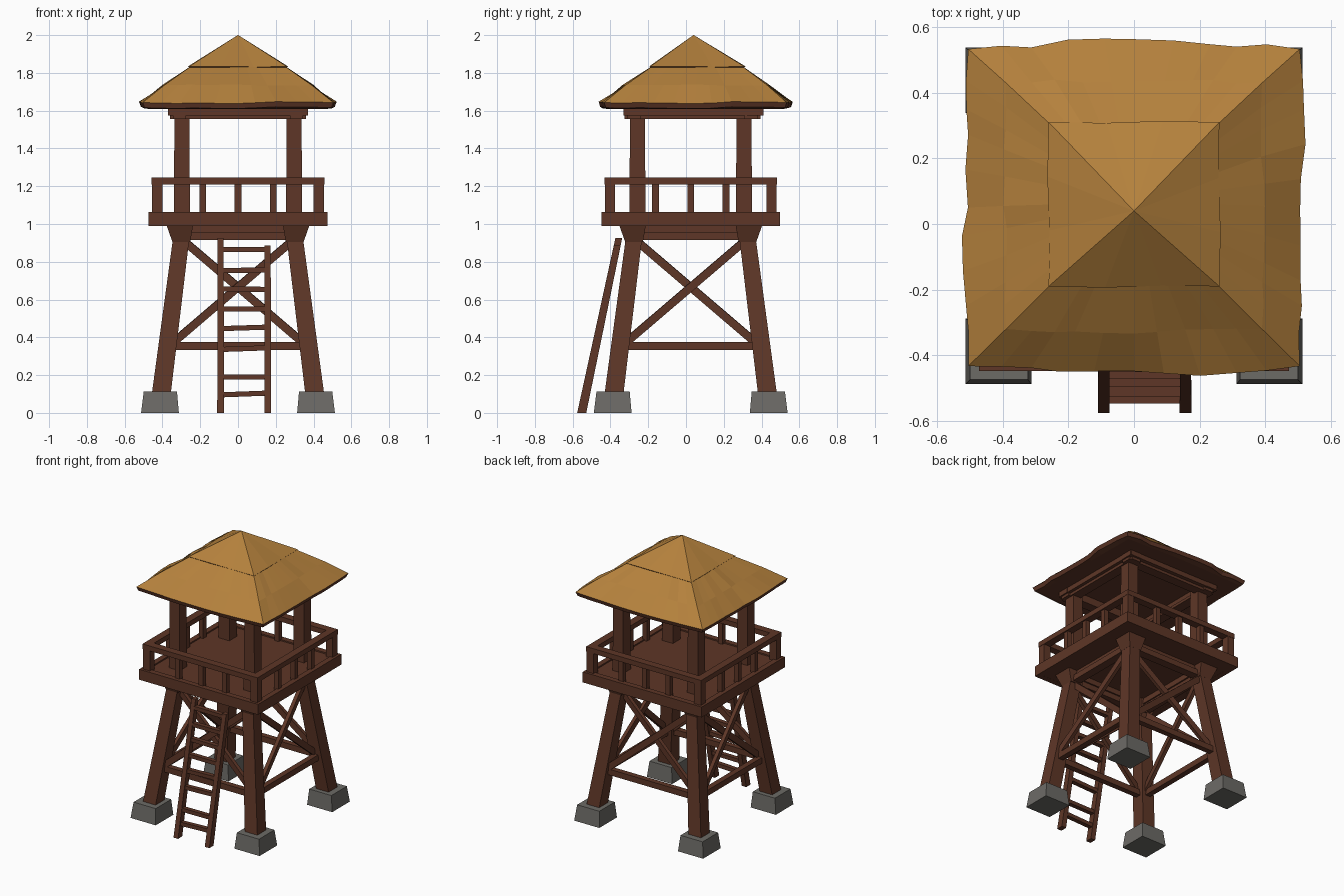
import bpy, bmesh, math, random
from mathutils import Vector, Matrix

random.seed(4)
if "Cube" in bpy.data.objects:
    bpy.data.objects.remove(bpy.data.objects["Cube"])

CY = 0.025  # tower axis in y


def material(name, rgb):
    m = bpy.data.materials.new(name)
    m.use_nodes = True
    m.diffuse_color = (*rgb, 1)
    m.node_tree.nodes["Principled BSDF"].inputs["Base Color"].default_value = (*rgb, 1)
    return m


wood = material("brown_wood", (0.112, 0.037, 0.02))
stone = material("grey_stone", (0.15, 0.145, 0.132))
thatch = material("golden_thatch", (0.46, 0.22, 0.046))


def finish(name, bm, *mats):
    bmesh.ops.recalc_face_normals(bm, faces=bm.faces)
    mesh = bpy.data.meshes.new(name)
    bm.to_mesh(mesh)
    bm.free()
    for m in mats:
        mesh.materials.append(m)
    ob = bpy.data.objects.new(name, mesh)
    bpy.context.scene.collection.objects.link(ob)
    return ob


def skin(bm, rings):
    """Bridge rings of points and cap both ends."""
    loops = [[bm.verts.new(p) for p in r] for r in rings]
    n = len(loops[0])
    for a, b in zip(loops, loops[1:]):
        for i in range(n):
            j = (i + 1) % n
            bm.faces.new((a[i], a[j], b[j], b[i]))
    bm.faces.new(loops[0][::-1])
    bm.faces.new(loops[-1])


def block(name, low, low_half, high, high_half, mat=wood):
    """Upright, possibly leaning and tapered, four-sided post."""
    bm = bmesh.new()
    rings = [[Vector(c) + Vector((sx * h[0], sy * h[1], 0))
              for sx, sy in ((-1, -1), (1, -1), (1, 1), (-1, 1))]
             for c, h in ((low, low_half), (high, high_half))]
    skin(bm, rings)
    return finish(name, bm, mat)


def beam(name, a, b, depth, height):
    """Straight timber between two points."""
    a, b = Vector(a), Vector(b)
    x = (b - a).normalized()
    y = Vector((0, 0, 1)).cross(x).normalized()
    z = x.cross(y)
    rot = Matrix((x, y, z)).transposed().to_4x4()
    bm = bmesh.new()
    bmesh.ops.create_cube(bm, size=1)
    size = Matrix.Diagonal(((b - a).length, depth, height, 1))
    bm.transform(Matrix.Translation((a + b) / 2) @ rot @ size)
    return finish(name, bm, wood)


def lean(z):
    """Distance of a leg's centre from the axis at height z."""
    return 0.405 - 0.128 * (z - 0.11)


# Legs, footings, brackets and roof posts at the four corners
for sx in (-1, 1):
    for sy in (-1, 1):
        def at(d, z):
            return (sx * d, CY + sy * d, z)
        tag = ("front" if sy < 0 else "back") + ("_left" if sx > 0 else "_right")
        block(tag + "_footing", at(0.413, 0), (0.1, 0.1), at(0.411, 0.112), (0.088, 0.088), stone)
        block(tag + "_leg", at(lean(0.1), 0.1), (0.05, 0.05), at(lean(0.95), 0.95), (0.043, 0.043))
        block(tag + "_bracket", at(0.3, 0.905), (0.047, 0.047), at(0.308, 0.992), (0.07, 0.07))
        block(tag + "_roof_post", (sx * 0.297, CY + sy * 0.282, 1.04), (0.043, 0.043),
              (sx * 0.297, CY + sy * 0.282, 1.6), (0.039, 0.039))
        block(tag + "_rail_post", at(0.428, 1.05), (0.027, 0.027), at(0.428, 1.22), (0.027, 0.027))

# Platform
block("platform_floor", (0, CY, 0.99), (0.45, 0.45), (0, CY, 1.055), (0.45, 0.45))

# Parts repeated on each of the four sides
for k, side in enumerate(("front", "left", "back", "right")):
    turn = Matrix.Rotation(k * math.pi / 2, 3, "Z")

    def pt(u, d, z, cy=CY):
        return turn @ Vector((u, -d, z)) + Vector((0, cy, 0))

    beam(side + "_platform_edge", pt(-0.473, 0.453, 1.027), pt(0.473, 0.453, 1.027), 0.04, 0.075)
    beam(side + "_handrail", pt(-0.457, 0.43, 1.227), pt(0.457, 0.43, 1.227), 0.054, 0.036)
    for u in (-0.187, 0, 0.187):
        beam(side + "_baluster", pt(u - 0.018, 0.43, 1.135), pt(u + 0.018, 0.43, 1.135), 0.034, 0.16)
    beam(side + "_floor_joist", pt(-0.3, 0.3, 0.934), pt(0.3, 0.3, 0.934), 0.06, 0.04)
    beam(side + "_floor_support", pt(-0.3, 0.285, 0.972), pt(0.3, 0.285, 0.972), 0.05, 0.04)
    beam(side + "_tie_beam", pt(-0.36, lean(0.355), 0.355), pt(0.36, lean(0.355), 0.355), 0.04, 0.042)
    for s in (-1, 1):
        off = s * 0.012
        beam(side + "_cross_brace", pt(-s * 0.34, lean(0.375) + off, 0.375),
             pt(s * 0.28, lean(0.905) + off, 0.905), 0.026, 0.042)
    beam(side + "_eave_beam", pt(-0.37, 0.325, 1.592, 0.04), pt(0.37, 0.325, 1.592, 0.04), 0.085, 0.035)
    beam(side + "_post_plate", pt(-0.36, 0.31, 1.565, 0.035), pt(0.36, 0.31, 1.565, 0.035), 0.07, 0.02)


# Thatched roof: square rings with rippled edges, brown underneath
def square_ring(hx, hy, cy, z, cuts, ripple, bulge=0.0):
    ring = []
    for k in range(4):
        turn = Matrix.Rotation(k * math.pi / 2, 3, "Z")
        for i, t in enumerate(cuts):
            r = ripple[k * len(cuts) + i]
            p = turn @ Vector((2 * t - 1, -1, 0))
            out = turn @ Vector((0, -1, 0))
            edge = bulge * math.sin(math.pi * t) * (1.0 if k % 2 == 0 else 0.4)
            p = Vector((p.x * hx, p.y * hy, 0)) + out * (edge + r)
            ring.append(p + Vector((0, cy, z + 0.5 * r)))
    return ring


def roof_tier(name, rings):
    bm = bmesh.new()
    skin(bm, rings)
    ob = finish(name, bm, thatch, wood)
    for f in ob.data.polygons:
        f.material_index = 1 if f.normal.z < 0.3 else 0


cuts = [0, 0.1, 0.19, 0.27, 0.38, 0.5, 0.59, 0.7, 0.81, 0.9]
ripple = [0 if i % len(cuts) == 0 else random.uniform(-0.011, 0.011)
          for i in range(4 * len(cuts))]
calm = [0.0] * len(ripple)
mid = [-0.6 * r for r in ripple]
roof_tier("lower_thatch", [
    square_ring(0.47, 0.455, 0.05, 1.61, cuts, calm, 0.015),
    square_ring(0.495, 0.475, 0.05, 1.616, cuts, ripple, 0.025),
    square_ring(0.505, 0.483, 0.05, 1.643, cuts, ripple, 0.025),
    square_ring(0.39, 0.375, 0.055, 1.735, cuts, mid, 0.008),
    square_ring(0.235, 0.225, 0.06, 1.845, cuts, calm)])

cuts = [0, 0.33, 0.66]
edge = [0, 0.004, -0.002] * 4
roof_tier("upper_thatch", [
    square_ring(0.25, 0.24, 0.06, 1.822, cuts, edge),
    square_ring(0.26, 0.25, 0.06, 1.833, cuts, edge),
    square_ring(0.001, 0.001, 0.04, 2.0, cuts, [0] * 12)])

# Ladder leaning on the front
for side, x, top in (("right", -0.092, 0.925), ("left", 0.157, 0.885)):
    y = -0.552 + 0.212 * top
    block(side + "_ladder_rail", (x, -0.552, 0), (0.018, 0.024), (x, y, top), (0.016, 0.018))
for z in (0.1, 0.19, 0.34, 0.45, 0.55, 0.655, 0.755, 0.865):
    y = -0.552 + 0.212 * z
    tilt = random.uniform(-0.006, 0.006)
    beam("ladder_rung", (-0.1, y, z - tilt), (0.16, y, z + tilt), 0.032, 0.027)
